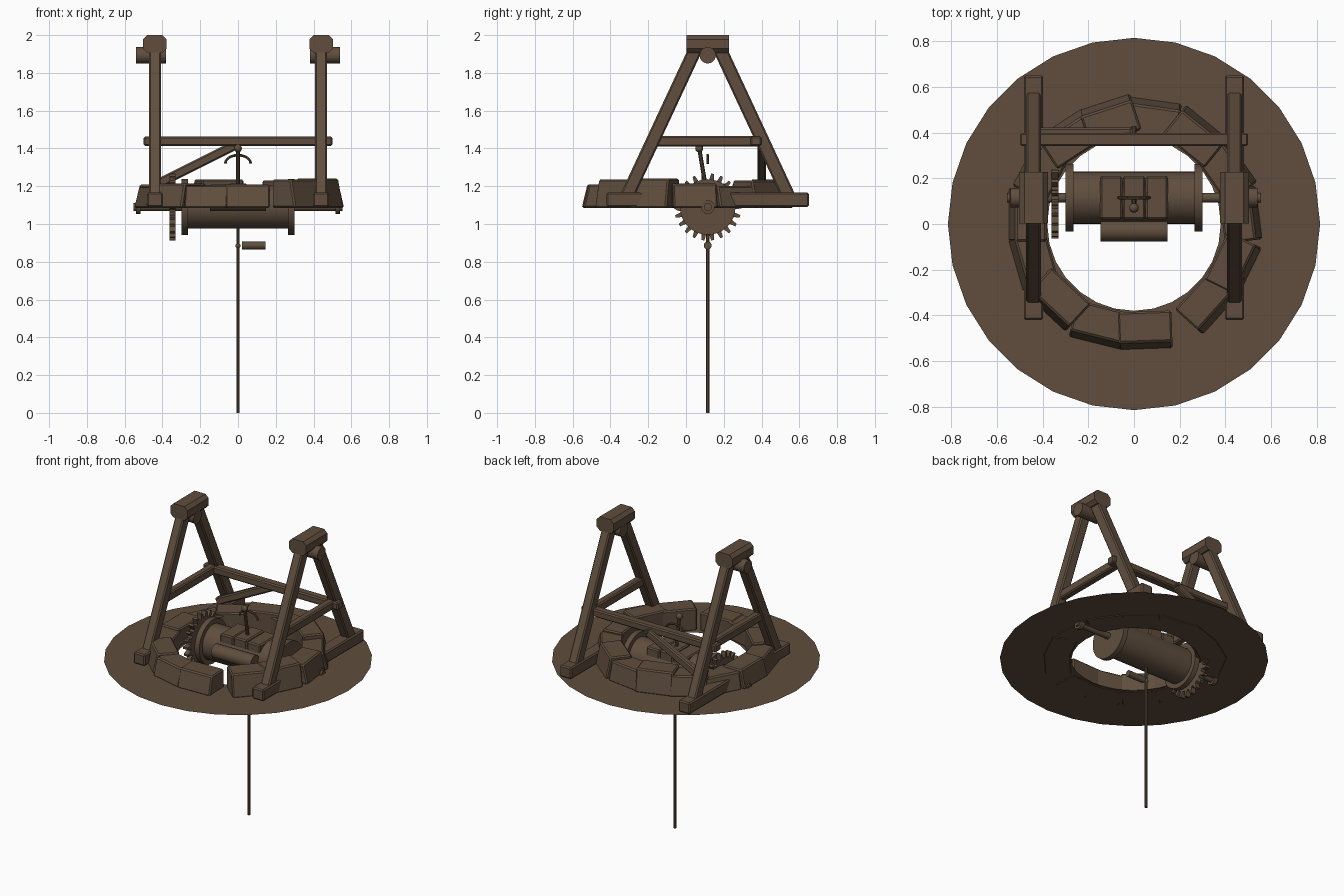
import bpy, bmesh, math
from mathutils import Vector, Matrix

cube = bpy.data.objects.get("Cube")
if cube:
    bpy.data.objects.remove(cube, do_unlink=True)

brown = bpy.data.materials.new("weathered_brown")
brown.use_nodes = True
COLOUR = (0.115, 0.076, 0.048, 1)
brown.diffuse_color = COLOUR
brown.node_tree.nodes["Principled BSDF"].inputs["Base Color"].default_value = COLOUR

AXLE_Y, GROUND = 0.115, 1.09


def finish(name, bm, smooth=False):
    bmesh.ops.recalc_face_normals(bm, faces=bm.faces)
    mesh = bpy.data.meshes.new(name)
    bm.to_mesh(mesh)
    bm.free()
    mesh.materials.append(brown)
    obj = bpy.data.objects.new(name, mesh)
    bpy.context.collection.objects.link(obj)
    if smooth:
        bpy.ops.object.select_all(action="DESELECT")
        obj.select_set(True)
        bpy.context.view_layer.objects.active = obj
        bpy.ops.object.shade_smooth_by_angle(angle=math.radians(35))
    return obj


def box(name, centre, size, bevel=0.008, matrix=None, axis=None):
    """Bevelled box; with axis given only the edges along it are cut."""
    bm = bmesh.new()
    bmesh.ops.create_cube(bm, size=1, matrix=Matrix.Diagonal((*size, 1)))
    edges = [e for e in bm.edges if axis is None or
             abs((e.verts[0].co - e.verts[1].co)[axis]) > 1e-4]
    bmesh.ops.bevel(bm, geom=edges, offset=bevel, segments=1, affect="EDGES")
    bmesh.ops.transform(bm, verts=bm.verts, matrix=Matrix.Translation(centre) @ (matrix or Matrix()))
    return finish(name, bm)


def beam(name, a, b, width, depth):
    """Square timber running between two points."""
    a, b = Vector(a), Vector(b)
    d = (b - a).normalized()
    side = Vector((1, 0, 0)) if abs(d.x) < 0.5 else Vector((0, 1, 0))
    m = Matrix((side, d.cross(side), d)).transposed().to_4x4()
    return box(name, (a + b) / 2, (width, depth, (b - a).length), 0.008, m)


def rod(name, a, b, radius, sides=24):
    a, b = Vector(a), Vector(b)
    bm = bmesh.new()
    turn = (b - a).to_track_quat("Z", "Y").to_matrix().to_4x4()
    bmesh.ops.create_cone(bm, cap_ends=True, segments=sides, radius1=radius, radius2=radius,
                          depth=(b - a).length, matrix=Matrix.Translation((a + b) / 2) @ turn)
    return finish(name, bm, True)


def x_rod(name, x0, x1, radius, y=AXLE_Y, z=GROUND, sides=24):
    return rod(name, (x0, y, z), (x1, y, z), radius, sides)


def ball(name, centre, radius):
    bm = bmesh.new()
    bmesh.ops.create_uvsphere(bm, u_segments=12, v_segments=8, radius=radius,
                              matrix=Matrix.Translation(centre))
    return finish(name, bm, True)


# Thin ground ring
bm = bmesh.new()
N = 28
rings = [[bm.verts.new((r * math.cos(i * math.tau / N), r * math.sin(i * math.tau / N), GROUND))
          for i in range(N)] for r in (0.38, 0.815)]
for i in range(N):
    j = (i + 1) % N
    bm.faces.new((rings[0][i], rings[1][i], rings[1][j], rings[0][j]))
finish("ground_ring", bm)

# Rough stones around the shaft, with a gap at the front
stones = [(-84, 1.21), (-109, 1.205), (-135, 1.215), (-160, 1.2), (175, 1.21), (150, 1.2),
          (127, 1.215), (103, 1.235), (80, 1.21), (55, 1.23), (30, 1.2), (5, 1.215),
          (-22, 1.24), (-47, 1.235)]
for i, (angle, top) in enumerate(stones):
    height = top - 1.086
    bm = bmesh.new()
    bmesh.ops.create_cube(bm, size=1, matrix=Matrix.Diagonal((0.165, 0.235, height, 1)))
    for v in bm.verts:
        if v.co.z > 0 and v.co.x > 0:
            v.co.x -= 0.03
    bmesh.ops.bevel(bm, geom=bm.edges[:], offset=0.008, segments=1, affect="EDGES")
    yaw = math.radians(angle)
    place = (Matrix.Rotation(yaw, 4, "Z") @ Matrix.Translation((0.468, 0, 1.086 + height / 2))
             @ Matrix.Rotation(math.radians((-4, 5, 2)[i % 3]), 4, "Z"))
    bmesh.ops.transform(bm, verts=bm.verts, matrix=place)
    finish(f"stone_{i + 1}", bm)

# Two A-frames
for side, s in (("left", 1), ("right", -1)):
    x = 0.44 * s
    box(f"{side}_foot_beam", (x, AXLE_Y, 1.128), (0.085, 1.07, 0.076))
    for end, t in (("front", -1), ("back", 1)):
        beam(f"{side}_{end}_leg", (x, AXLE_Y + 0.445 * t, 1.11), (x, AXLE_Y + 0.065 * t, 1.925),
             0.064, 0.072)
    box(f"{side}_cap", (x, AXLE_Y, 1.953), (0.125, 0.225, 0.094), 0.022, axis=1)
    x_rod(f"{side}_cap_pin", 0.38 * s, 0.54 * s, 0.043, z=1.893)
    box(f"{side}_side_rail", (x, AXLE_Y, 1.438), (0.05, 0.54, 0.058))
    x_rod(f"{side}_axle_collar", 0.515 * s, 0.54 * s, 0.036)

# Back rail with its diagonal brace
beam("back_rail", (-0.5, 0.37, 1.438), (0.5, 0.37, 1.438), 0.058, 0.05)
beam("diagonal_brace", (-0.43, 0.4, 1.21), (0, 0.4, 1.425), 0.045, 0.05)
rod("brace_peg", (0, 0.36, 1.43), (0, 0.43, 1.43), 0.012, 10)

# Winding drum on its axle
x_rod("axle", -0.553, 0.553, 0.021)
x_rod("drum", -0.27, 0.27, 0.115, sides=32)
for side, s in (("left", 1), ("right", -1)):
    x_rod(f"{side}_drum_flange", 0.265 * s, 0.3 * s, 0.147, sides=32)

# Gear wheel: toothed outline pushed along the axle
bm = bmesh.new()
TEETH = 22
outline = []
for i in range(TEETH):
    for shift, r in ((-0.32, 0.142), (-0.14, 0.178), (0.14, 0.178), (0.32, 0.142)):
        a = (i + shift) * math.tau / TEETH
        outline.append(bm.verts.new((-0.362, AXLE_Y + r * math.cos(a), GROUND + r * math.sin(a))))
disc = bm.faces.new(outline)
out = bmesh.ops.extrude_face_region(bm, geom=[disc])
bmesh.ops.translate(bm, vec=(0.032, 0, 0),
                    verts=[g for g in out["geom"] if isinstance(g, bmesh.types.BMVert)])
finish("gear_wheel", bm)

# Blocks on top of the drum and the roller in front of it
for i in range(3):
    box(f"drum_block_{i + 1}", (-0.1 + 0.1 * i, AXLE_Y, 1.175), (0.098, 0.19, 0.07 + 0.008 * (i % 2)))
x_rod("front_roller", -0.147, 0.147, 0.046, y=-0.03, z=1.115)

# Lever with a knob, and the arched handle
rod("lever", (0, 0.107, 1.18), (0, 0.07, 1.4), 0.011, 10)
ball("lever_knob", (0, 0.07, 1.4), 0.021)
arch = [(0.068 * math.cos(a * math.pi / 8), 0.045 * math.sin(a * math.pi / 8)) for a in range(9)]
for i in range(8):
    (x0, z0), (x1, z1) = arch[i], arch[i + 1]
    rod(f"handle_arch_{i + 1}", (x0, AXLE_Y, 1.32 + z0), (x1, AXLE_Y, 1.32 + z1), 0.007, 8)

# Hanging rope, knot and toggle
rod("rope", (0, AXLE_Y, 0), (0, AXLE_Y, 1.0), 0.0095, 10)
ball("rope_knot", (0, AXLE_Y, 0.885), 0.014)
x_rod("toggle", 0.022, 0.145, 0.021, z=0.886, sides=12)
